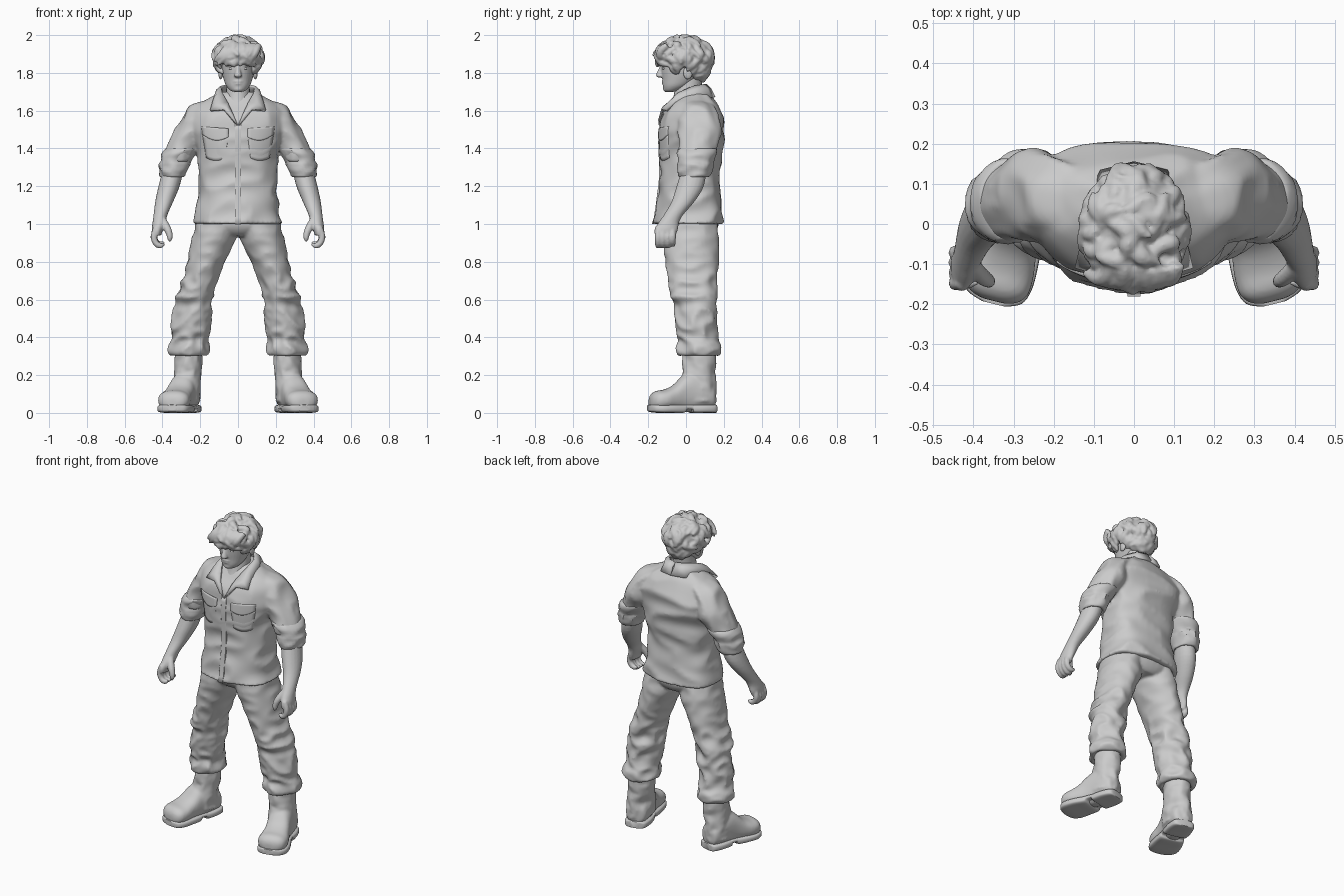
import bpy, bmesh, math, random
from mathutils import Vector, Matrix, noise

if "Cube" in bpy.data.objects:
    bpy.data.objects.remove(bpy.data.objects["Cube"])

random.seed(4)


def spline(rows, steps):
    """Catmull-Rom through the section rows."""
    out = []
    for i in range(len(rows) - 1):
        a, b, c, d = (Vector(rows[min(max(k, 0), len(rows) - 1)]) for k in (i - 1, i, i + 1, i + 2))
        for s in range(steps):
            t = s / steps
            out.append(0.5 * (2 * b + (c - a) * t + (2 * a - 5 * b + 4 * c - d) * t * t
                              + (3 * b - a - 3 * c + d) * t ** 3))
    return out + [Vector(rows[-1])]


def se(v, p):
    return math.copysign(abs(v) ** (2 / p), v)


def select(*obs):
    bpy.ops.object.select_all(action='DESELECT')
    for ob in obs:
        ob.select_set(True)
    bpy.context.view_layer.objects.active = obs[0]


def finish(name, bm, mirror=False, angle=40):
    bmesh.ops.recalc_face_normals(bm, faces=bm.faces)
    me = bpy.data.meshes.new(name)
    bm.to_mesh(me)
    bm.free()
    ob = bpy.data.objects.new(name, me)
    bpy.context.collection.objects.link(ob)
    if mirror:
        ob.modifiers.new("mirror", 'MIRROR').use_clip = False
    select(ob)
    bpy.ops.object.shade_smooth_by_angle(angle=math.radians(angle))
    return ob


def merge(name, obs, voxel, smooth):
    """Fuse overlapping parts into one soft cloth or hair surface."""
    select(*obs)
    bpy.ops.object.convert(target='MESH')
    if len(obs) > 1:
        bpy.ops.object.join()
    ob = bpy.context.object
    ob.name = name
    m = ob.modifiers.new("fuse", 'REMESH')
    m.mode, m.voxel_size, m.use_smooth_shade = 'VOXEL', voxel, True
    m = ob.modifiers.new("soften", 'SMOOTH')
    m.factor, m.iterations = .5, smooth
    return ob


def loft(name, rows, n=28, steps=4, p=2.0, axis='z', fold=None, mirror=False, xform=None, back=None):
    """Rows are (t, u, v, ru, rv): rings across z (u=x, v=y) or across y (u=x, v=z)."""
    bm = bmesh.new()
    rings = []
    for t, u, v, ru, rv in spline(rows, steps):
        ring = []
        for k in range(n):
            a = 2 * math.pi * k / n
            ca, sa = math.cos(a), math.sin(a)
            e = back if back and sa > 0 else p
            f = 0
            if fold:
                amp, freq = fold(t)
                f = amp * (0.6 - 2 * abs(noise.noise(Vector((ca * 1.1 + 3, sa * 1.1, t * freq)))))
            x, w = u + ru * se(ca, e) + f * ca, v + rv * se(sa, e) + f * sa
            ring.append(bm.verts.new((x, w, t) if axis == 'z' else (x, t, w)))
        rings.append(ring)
    for r, q in zip(rings, rings[1:]):
        for k in range(n):
            bm.faces.new((r[k], r[(k + 1) % n], q[(k + 1) % n], q[k]))
    bm.faces.new(rings[0])
    bm.faces.new(rings[-1])
    if xform:
        bm.transform(xform)
    return finish(name, bm, mirror)


def tubes(name, paths, depth):
    """Tapered strands; each point is (x, y, z, radius)."""
    cu = bpy.data.curves.new(name, 'CURVE')
    cu.dimensions, cu.bevel_depth, cu.bevel_resolution, cu.use_fill_caps = '3D', depth, 2, True
    for pts in paths:
        s = cu.splines.new('NURBS')
        s.points.add(len(pts) - 1)
        for q, (x, y, z, r) in zip(s.points, pts):
            q.co, q.radius = (x, y, z, 1), r
        s.order_u, s.use_endpoint_u, s.resolution_u = 3, True, 4
    ob = bpy.data.objects.new(name, cu)
    bpy.context.collection.objects.link(ob)
    select(ob)
    bpy.ops.object.convert(target='MESH')
    return bpy.context.object


def blob(name, loc, size, mirror=False, rough=0.0):
    bm = bmesh.new()
    bmesh.ops.create_icosphere(bm, subdivisions=3, radius=1)
    for v in bm.verts:
        v.co *= 1 + rough * noise.noise(v.co * 3)
        v.co = Vector(loc) + Vector(v.co[i] * size[i] for i in range(3))
    return finish(name, bm, mirror)


# Shirt body fused with its sleeves
torso = [(1.0, 0, .012, .232, .187), (1.04, 0, .015, .228, .178), (1.15, 0, .015, .208, .163),
         (1.25, 0, .018, .203, .155), (1.35, 0, .025, .212, .163), (1.45, 0, .03, .232, .171),
         (1.53, 0, .034, .25, .167), (1.59, 0, .036, .238, .15), (1.635, 0, .04, .2, .122),
         (1.67, 0, .042, .14, .094), (1.70, 0, .04, .09, .07)]
TP = 2.3
body = loft("shirt_body", torso, 48, 6, TP, fold=lambda z: (.014, 9), back=2.9)
sleeve = loft("sleeve", [(1.655, .13, .05, .03, .04), (1.63, .165, .06, .08, .08), (1.57, .205, .07, .09, .105),
                         (1.48, .25, .072, .092, .112), (1.40, .293, .06, .082, .1), (1.33, .325, .05, .07, .09)],
              fold=lambda z: (.014, 8), mirror=True)
merge("shirt", [body, sleeve], .009, 6)
samples = spline(torso, 12)


def front(x, z):
    s = min(samples, key=lambda r: abs(r[0] - z))
    return s[2] - s[4] * max(0, 1 - abs(x / s[3]) ** TP) ** (1 / TP)


def patch(name, corners, off=.006, thick=.012, mirror=False, n=8, sag=0):
    """Panel laid on the shirt front from four (x, z) corners, lower edge bowed by sag."""
    a, b, c, d = map(Vector, corners)
    bm = bmesh.new()
    g = []
    for i in range(n + 1):
        for j in range(n + 1):
            q = a.lerp(b, i / n).lerp(d.lerp(c, i / n), j / n)
            q.y -= sag * math.sin(math.pi * i / n) * (1 - j / n)
            g.append(bm.verts.new((q.x, front(q.x, q.y) - off, q.y)))
    for i in range(n):
        for j in range(n):
            k = i * (n + 1) + j
            bm.faces.new((g[k], g[k + n + 1], g[k + n + 2], g[k + 1]))
    ob = finish(name, bm, mirror)
    m = ob.modifiers.new("thickness", 'SOLIDIFY')
    m.thickness, m.offset = thick, 0


patch("button_placket", [(-.016, 1.0), (.016, 1.0), (.016, 1.53), (-.016, 1.53)], .001, .01, n=16)
patch("chest_pocket", [(.065, 1.35), (.165, 1.35), (.185, 1.47), (.05, 1.47)], .0, .01, True, sag=.015)
patch("pocket_flap", [(.05, 1.46), (.185, 1.475), (.19, 1.515), (.05, 1.505)], .003, .014, True, sag=.025)

# Folded collar with pointed tips
collar = [((0, .105, 1.735), (0, .15, 1.67)), ((.05, .09, 1.735), (.08, .13, 1.667)),
          ((.088, .035, 1.725), (.12, .045, 1.665)), ((.082, -.04, 1.69), (.13, -.055, 1.645)),
          ((.055, -.09, 1.64), (.145, -.105, 1.60)), ((.04, -.113, 1.605), (.075, -.125, 1.605)),
          ((.005, -.14, 1.52), (.025, -.142, 1.545))]
bm = bmesh.new()
prev = None
for inner, outer in collar:
    i, o = Vector(inner), Vector(outer)
    mid = (i + o) / 2 + Vector((.006, 0, .012))
    cur = [bm.verts.new(q) for q in (i, mid, o)]
    if prev:
        for k in (0, 1):
            bm.faces.new((prev[k], prev[k + 1], cur[k + 1], cur[k]))
    prev = cur
ob = finish("collar", bm, True)
m = ob.modifiers.new("thickness", 'SOLIDIFY')
m.thickness, m.offset = .014, 0

# Rolled cuffs and forearms
loft("rolled_cuff", [(1.395, .295, .06, .06, .07), (1.40, .298, .06, .08, .097), (1.375, .313, .057, .088, .102),
                     (1.335, .33, .052, .08, .092), (1.31, .338, .05, .079, .093), (1.27, .347, .046, .07, .086),
                     (1.25, .349, .043, .06, .075), (1.26, .349, .043, .045, .05)],
     fold=lambda z: (.01, 16), mirror=True)
arm = loft("forearm", [(1.3, .34, .045, .055, .065), (1.2, .365, .022, .056, .072), (1.12, .39, -.015, .048, .061),
                       (1.05, .41, -.065, .037, .051), (1.01, .417, -.09, .035, .054), (.97, .427, -.105, .03, .062),
                       (.94, .43, -.11, .024, .055)], 20, mirror=True)

# Fingers and thumbs fused with the arms
paths = []
for s in (1, -1):
    for i, y in enumerate((-.148, -.122, -.096, -.071)):
        e = .008 * (i == 3)
        paths.append([(s * .43, y, .985, .9), (s * .447, y, .945, 1.1), (s * .442, y, .905 + e, 1),
                      (s * .418, y, .882 + e, .95), (s * .396, y + .004, .89 + e, .7), (s * .39, y, .897 + e, .2)])
    paths.append([(s * .405, -.10, 1.03, 1.2), (s * .382, -.13, .99, 1.3), (s * .362, -.142, .95, 1.1),
                  (s * .36, -.145, .915, .8), (s * .362, -.145, .905, .2)])
merge("arms_and_hands", [arm, tubes("fingers", paths, .017)], .006, 2)

# Trousers
seat = loft("trouser_seat", [(1.06, 0, .02, .19, .14), (1.0, 0, .022, .205, .15), (.96, 0, .025, .17, .135),
                             (.935, 0, .03, .1, .11)], 36, p=2.3)


def creases(z):
    k = min(1, max(0, (.8 - z) / .2))
    return .008 + .013 * k, 13


leg = loft("trouser_leg", [(1.03, .11, .02, .105, .14), (.95, .122, .024, .117, .147), (.87, .145, .028, .108, .146),
                           (.78, .177, .032, .097, .138), (.69, .208, .036, .094, .125), (.62, .23, .042, .096, .118),
                           (.55, .24, .05, .098, .108), (.48, .248, .055, .1, .104), (.42, .252, .06, .096, .104),
                           (.385, .255, .065, .089, .1), (.345, .26, .068, .104, .115), (.315, .262, .068, .1, .11),
                           (.30, .262, .068, .08, .09), (.32, .262, .068, .06, .06)], 36, 7,
           fold=creases, mirror=True)
merge("trousers", [seat, leg], .009, 4)

# Boots, toes turned outward
turn = Matrix.Translation((.292, 0, 0)) @ Matrix.Rotation(math.radians(14), 4, 'Z')
shaft = loft("boot_shaft", [(.36, .262, .07, .062, .08), (.28, .262, .07, .07, .088), (.2, .266, .068, .069, .09),
                            (.13, .272, .06, .073, .1), (.06, .275, .06, .073, .1)],
             fold=lambda z: (.01, 16), mirror=True)
foot = loft("boot_foot", [(.155, 0, .08, .03, .045), (.14, 0, .085, .06, .062), (.08, 0, .10, .072, .085),
                          (.03, 0, .11, .072, .105), (-.02, .004, .10, .072, .095), (-.07, .01, .08, .077, .068),
                          (-.12, .013, .07, .086, .054), (-.165, .012, .066, .082, .05), (-.19, .01, .06, .06, .038),
                          (-.2, .008, .055, .03, .02)], p=2.4, axis='y', mirror=True, xform=turn)
merge("boot_uppers", [shaft, foot], .008, 5)
loft("boot_sole", [(.162, 0, .022, .03, .02), (.15, 0, .022, .062, .022), (.09, 0, .022, .076, .022),
                   (.03, 0, .022, .074, .022), (.02, 0, .03, .072, .014), (-.01, .004, .03, .072, .014),
                   (-.025, .005, .022, .077, .022), (-.09, .011, .022, .088, .022), (-.15, .013, .022, .089, .022),
                   (-.19, .01, .024, .07, .02), (-.207, .008, .026, .03, .016)], p=4, axis='y', mirror=True,
     xform=turn)

# Neck, head and face fused together
loft("neck", [(1.58, 0, -.01, .085, .095), (1.65, 0, .005, .068, .078), (1.72, 0, .012, .062, .07),
              (1.79, 0, .02, .062, .07)], 24)
face = [loft("head", [(1.70, 0, -.085, .02, .02), (1.706, 0, -.075, .04, .04), (1.73, 0, -.052, .062, .07),
                      (1.765, 0, -.03, .076, .095), (1.81, 0, -.01, .088, .122), (1.86, 0, -.004, .094, .13),
                      (1.92, 0, 0, .09, .12), (1.965, 0, 0, .05, .07)], 32, p=2.1),
        loft("nose", [(1.775, 0, -.135, .008, .008), (1.782, 0, -.137, .021, .021), (1.795, 0, -.135, .018, .023),
                      (1.825, 0, -.128, .012, .015), (1.85, 0, -.125, .012, .008)], 12),
        blob("upper_lip", (0, -.117, 1.755), (.026, .012, .006)),
        blob("lower_lip", (0, -.115, 1.742), (.024, .012, .007)),
        blob("chin", (0, -.1, 1.717), (.03, .022, .02)),
        blob("brow", (.04, -.117, 1.845), (.03, .018, .009), True)]
merge("head", face, .005, 2)
blob("eye", (.036, -.116, 1.823), (.013, .01, .007), True)
blob("ear", (.092, .01, 1.80), (.012, .024, .034), True)

# Tousled hair: rough cap plus curling locks, fused
C, R = Vector((0, -.008, 1.882)), Vector((.117, .138, .098))
hair = [blob("hair_cap", (0, .018, 1.886), (.112, .118, .1), rough=.15),
        blob("hair_back", (0, .065, 1.82), (.088, .068, .07), rough=.2)]
locks = []
for i in range(130):
    z = 1 - 1.75 * (i + .5) / 130
    a = i * 2.39996
    d = Vector((math.cos(a), math.sin(a), 0)) * math.sqrt(1 - z * z) + Vector((0, 0, z))
    if (d.y < -.3 and d.z < .02) or (d.y < .15 and d.z < -.45):
        continue
    tan = Vector((random.uniform(-1, 1), random.uniform(-.8, .8), -.9))
    tan = (tan - d * tan.dot(d)).normalized()
    side = d.cross(tan) * random.uniform(-.3, .3)
    lift = random.uniform(-.03, .1)
    pts = []
    for k, (h, r) in enumerate(((.92, .8), (1.0, 1.2), (1.05, 1.1), (1.05 + lift, .8), (1.12 + lift, .25))):
        q = (d + tan * .2 * k + side * math.sin(k * 1.3)).normalized() * h
        pts.append((C.x + q.x * R.x, C.y + q.y * R.y, C.z + q.z * R.z, r * random.uniform(.7, 1.2)))
    locks.append(pts)
# Fringe swept sideways over the brow
for i in range(8):
    x = -.085 + .024 * i + random.uniform(-.006, .006)
    e = .03 * (1 - (x / .13) ** 2)
    w, low = random.uniform(-.035, .005), 1.83 + random.uniform(0, .03)
    locks.append([(x + .03, -.08 - e, 1.945, .9), (x + .02, -.113 - e, 1.925, 1.1),
                  (x, -.118 - e, 1.89, 1.2), (x + w, -.108 - e, low + .02, .8), (x + w * 1.6, -.104 - e, low, .2)])
hair.append(tubes("hair_locks", locks, .02))
merge("hair", hair, .0065, 1)
